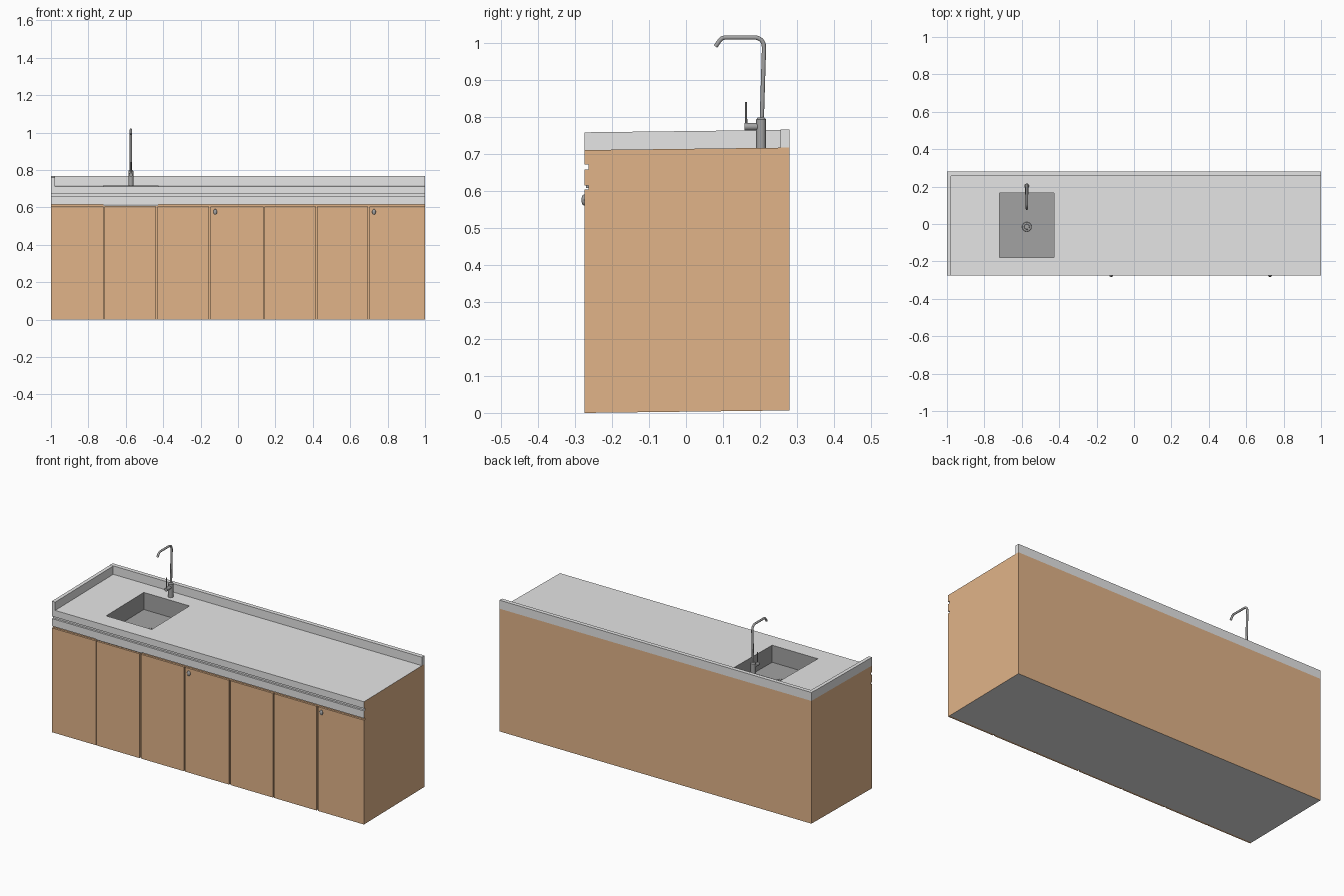
import bpy, bmesh, math
from mathutils import Matrix, Vector

if "Cube" in bpy.data.objects:
    bpy.data.objects.remove(bpy.data.objects["Cube"])


def material(name, rgb):
    m = bpy.data.materials.new(name)
    m.diffuse_color = (*rgb, 1)
    m.use_nodes = True
    m.node_tree.nodes["Principled BSDF"].inputs["Base Color"].default_value = m.diffuse_color
    return m


WOOD = material("light wood", (0.754, 0.456, 0.25))
STONE = material("pale grey worktop", (0.79, 0.79, 0.79))
STEEL = material("mid grey steel", (0.367, 0.367, 0.367))
MATS = [WOOD, STONE, STEEL]
TILT = 0.012  # the whole unit rises slightly towards the back


def lift(x, y, z):
    return Vector((x, y, z + TILT * (y + 0.275)))


def finish(name, bm, mat=None, smooth=False):
    for v in bm.verts:
        v.co = lift(*v.co)
    bmesh.ops.recalc_face_normals(bm, faces=bm.faces)
    me = bpy.data.meshes.new(name)
    for m in MATS:
        me.materials.append(m)
    if mat:
        for f in bm.faces:
            f.material_index = MATS.index(mat)
    bm.to_mesh(me)
    bm.free()
    ob = bpy.data.objects.new(name, me)
    bpy.context.collection.objects.link(ob)
    bpy.ops.object.select_all(action='DESELECT')
    bpy.context.view_layer.objects.active = ob
    ob.select_set(True)
    if smooth:
        bpy.ops.object.shade_smooth_by_angle()
    return ob


def box(name, x0, x1, y0, y1, z0, z1, mat):
    bm = bmesh.new()
    bmesh.ops.create_cube(bm, size=1)
    for v in bm.verts:
        v.co = Vector(((x0 + x1) / 2 + v.co.x * (x1 - x0),
                       (y0 + y1) / 2 + v.co.y * (y1 - y0),
                       (z0 + z1) / 2 + v.co.z * (z1 - z0)))
    return finish(name, bm, mat)


def cylinder(name, a, b, r0, r1, mat, n=20):
    a, b = Vector(a), Vector(b)
    bm = bmesh.new()
    rot = (b - a).to_track_quat('Z', 'Y').to_matrix().to_4x4()
    bmesh.ops.create_cone(bm, cap_ends=True, segments=n, radius1=r0, radius2=r1,
                          depth=(b - a).length,
                          matrix=Matrix.Translation((a + b) / 2) @ rot)
    return finish(name, bm, mat, True)


# Carcass: side profile with shadow grooves, extruded along x
F, G, B = -0.275, -0.264, 0.28
profile = [(G, 0), (G, 0.615), (F, 0.615), (F, 0.658), (G, 0.658), (G, 0.672),
           (F, 0.672), (F, 0.711), (B, 0.711), (B, 0)]
bm = bmesh.new()
face = bm.faces.new([bm.verts.new((-1, y, z)) for y, z in profile])
ext = bmesh.ops.extrude_face_region(bm, geom=[face])["geom"]
bmesh.ops.translate(bm, verts=[v for v in ext if isinstance(v, bmesh.types.BMVert)],
                    vec=(2, 0, 0))
bmesh.ops.recalc_face_normals(bm, faces=bm.faces)
for f in bm.faces:
    c, n = f.calc_center_median(), f.normal
    # underside, worktop and front fascia are grey; ends, back and front are wood
    if abs(n.z) > 0.9 or (n.y < -0.5 and c.z > 0.61):
        f.material_index = 1
carcass = finish("carcass_and_worktop", bm)

# Sink recess cut into the worktop
SX0, SX1, SY0, SY1 = -0.72, -0.427, -0.179, 0.166
cutter = box("sink_cutter", SX0, SX1, SY0, SY1, 0.612, 0.8, STEEL)
cutter.hide_render = True
mod = carcass.modifiers.new("sink_hole", 'BOOLEAN')
mod.operation, mod.solver, mod.object = 'DIFFERENCE', 'EXACT', cutter
bpy.context.view_layer.objects.active = carcass
bpy.ops.object.modifier_apply(modifier="sink_hole")
bpy.data.objects.remove(cutter)

# Sink drain and the basin edge showing under the fascia
FX = -0.573
cylinder("drain_ring", (FX, -0.015, 0.611), (FX, -0.015, 0.615), 0.026, 0.024, STEEL, 24)
cylinder("drain_plug", (FX, -0.015, 0.614), (FX, -0.015, 0.617), 0.015, 0.013, STEEL, 24)
box("basin_edge", SX0, SX1, -0.270, G + 0.002, 0.608, 0.616, STEEL)

# Raised lips along the back and the left end
box("back_lip", -1, 1, 0.256, B, 0.711, 0.760, STONE)
box("left_lip", -1, -0.979, F, 0.256, 0.711, 0.759, STONE)

# Seven door panels separated by narrow gaps
edges = [-1, -0.716, -0.434, -0.15, 0.139, 0.42, 0.70, 1]
gaps = [0, 0.0025, 0.004, 0.004, 0.004, 0.0025, 0.004, 0]
for i in range(7):
    box(f"door_{i + 1}", edges[i] + gaps[i], edges[i + 1] - gaps[i + 1],
        F, G + 0.001, 0, 0.604, WOOD)

# Door knobs
for i, x in enumerate((-0.122, 0.727)):
    bm = bmesh.new()
    bmesh.ops.create_uvsphere(
        bm, u_segments=16, v_segments=8, radius=1,
        matrix=Matrix.Translation((x, F - 0.001, 0.576)) @ Matrix.Diagonal((0.01, 0.007, 0.015, 1)))
    finish(f"door_knob_{i + 1}", bm, STEEL, True)

# Tap: body, collar, lever
TY = 0.203
cylinder("tap_body", (FX, TY, 0.71), (FX, TY, 0.788), 0.0135, 0.0135, STEEL)
cylinder("tap_collar", (FX, TY, 0.788), (FX, TY, 0.794), 0.0135, 0.008, STEEL)
cylinder("lever_hub", (FX, TY, 0.769), (FX, 0.158, 0.769), 0.010, 0.010, STEEL)
cylinder("lever_stick", (FX, 0.163, 0.77), (FX, 0.162, 0.836), 0.003, 0.003, STEEL, 10)

# Tap spout: swept tube with rounded bends
path = [(0.205, 0.785), (0.211, 0.98)]
for k in range(1, 7):
    a = math.radians(15 * k)
    path.append((0.186 + 0.025 * math.cos(a), 0.985 + 0.025 * math.sin(a)))
path += [(0.105, 1.011), (0.097, 1.009), (0.091, 1.003), (0.08, 0.987)]
cu = bpy.data.curves.new("tap_spout", 'CURVE')
cu.dimensions = '3D'
cu.bevel_depth, cu.bevel_resolution, cu.use_fill_caps = 0.006, 3, True
sp = cu.splines.new('POLY')
sp.points.add(len(path) - 1)
for p, (y, z) in zip(sp.points, path):
    p.co = (*lift(FX, y, z), 1)
cu.materials.append(STEEL)
bpy.context.collection.objects.link(bpy.data.objects.new("tap_spout", cu))
